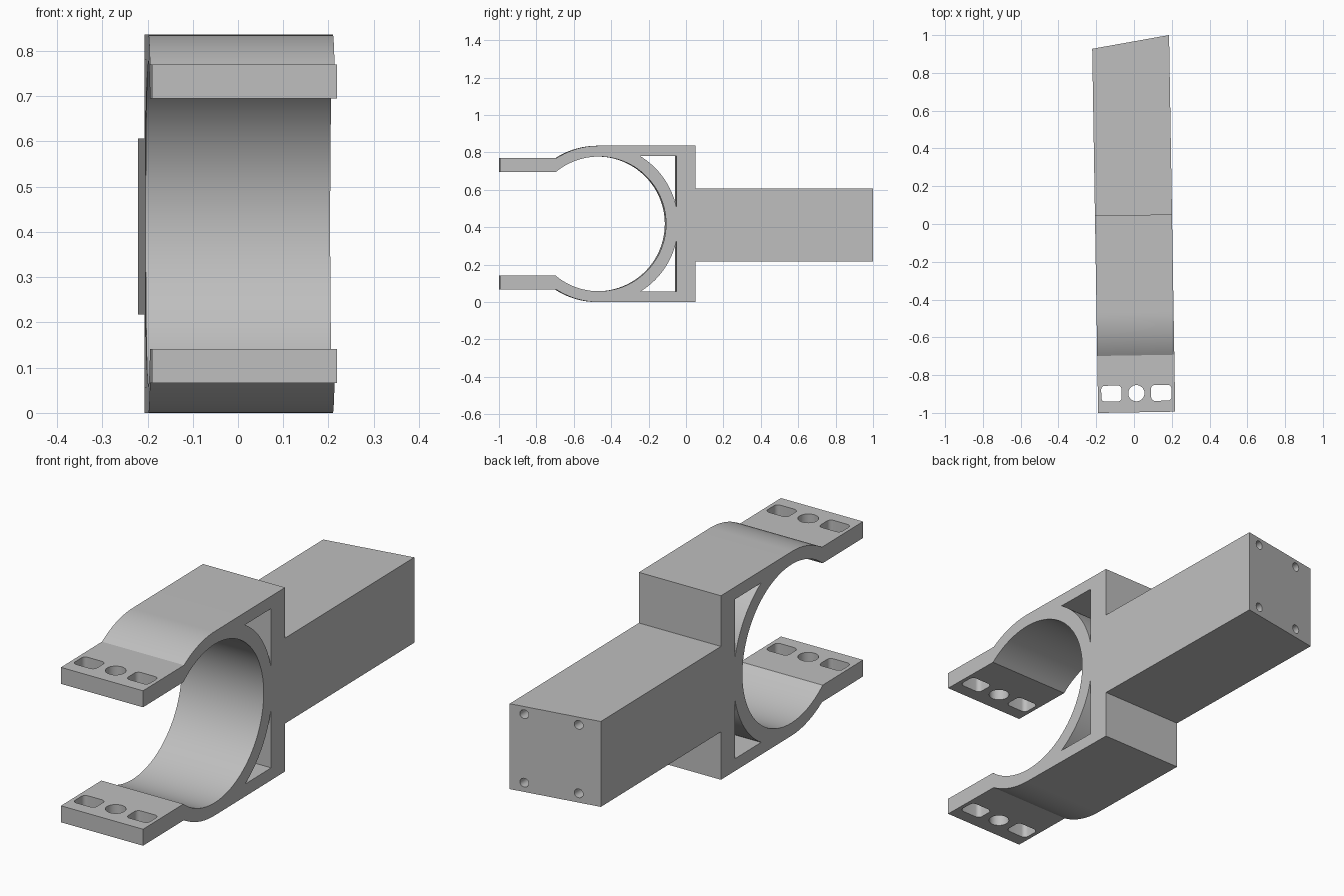
import bpy
import bmesh
from math import pi, sin, cos, asin

cube = bpy.data.objects.get("Cube")
if cube:
    bpy.data.objects.remove(cube, do_unlink=True)

grey = bpy.data.materials.new("light_grey")
grey.use_nodes = True
colour = (0.52, 0.52, 0.52, 1)
grey.diffuse_color = colour
grey.node_tree.nodes["Principled BSDF"].inputs["Base Color"].default_value = colour

HALF = 0.204                 # half width of the clamp
CY, CZ = -0.47, 0.418        # centre of the bore
BORE, OUTER, RIB = 0.36, 0.418, 0.425
TAB_IN, TAB_OUT = 0.277, 0.352   # tab faces, measured from the centre height
FRONT, BACK, END = -0.997, 0.0475, 0.997
BAR_LOW, BAR_TOP = 0.218, 0.606


def arc(cx, cy, r, start, stop, n):
    angles = [start + (stop - start) * i / n for i in range(n + 1)]
    return [(cx + r * cos(a), cy + r * sin(a)) for a in angles]


def prism(name, points, axis, low, high):
    """Extrude a flat outline along one axis."""
    def place(p, d):
        return {"x": (d, *p), "y": (p[0], d, p[1]), "z": (*p, d)}[axis]
    bm = bmesh.new()
    face = bm.faces.new([bm.verts.new(place(p, low)) for p in points])
    ext = bmesh.ops.extrude_face_region(bm, geom=[face])["geom"]
    for v in ext:
        if isinstance(v, bmesh.types.BMVert):
            v.co["xyz".index(axis)] = high
    bmesh.ops.recalc_face_normals(bm, faces=bm.faces)
    mesh = bpy.data.meshes.new(name)
    bm.to_mesh(mesh)
    bm.free()
    obj = bpy.data.objects.new(name, mesh)
    mesh.materials.append(grey)
    bpy.context.collection.objects.link(obj)
    return obj


def rounded_slot(cx, cy, hx, hy, r):
    points = []
    for k, (sx, sy) in enumerate([(1, 1), (-1, 1), (-1, -1), (1, -1)]):
        points += arc(cx + sx * (hx - r), cy + sy * (hy - r), r,
                      k * pi / 2, (k + 1) * pi / 2, 6)
    return points


# Side outline: tabs, open ring, square back and bar in one piece
a_out, a_in = asin(TAB_OUT / OUTER), asin(TAB_IN / BORE)
outline = [(FRONT, CZ + TAB_OUT)]
outline += arc(CY, CZ, OUTER, pi - a_out, pi / 2, 16)
outline += [(BACK, CZ + OUTER), (BACK, BAR_TOP), (END, BAR_TOP),
            (END, BAR_LOW), (BACK, BAR_LOW), (BACK, CZ - OUTER)]
outline += arc(CY, CZ, OUTER, -pi / 2, -pi + a_out, 16)
outline += [(FRONT, CZ - TAB_OUT), (FRONT, CZ - TAB_IN)]
outline += arc(CY, CZ, BORE, -pi + a_in, pi - a_in, 72)
outline += [(FRONT, CZ + TAB_IN)]
clamp = prism("pipe_clamp", outline, "x", -HALF, HALF)

# Slanted end of the bar
for v in clamp.data.vertices:
    if v.co.y > 0.9 and v.co.x < 0:
        v.co.y = 0.931

cutters = []

# Corner windows between the ring and the square back
wall, roof = -0.055, 0.362
a_low, a_high = asin(((RIB ** 2 - (wall - CY) ** 2) ** 0.5) / RIB), asin(roof / RIB)
for side in (1, -1):
    window = arc(CY, CZ, RIB, side * a_low, side * a_high, 16)
    window.append((wall, CZ + side * roof))
    cutters.append(prism("window_cutter", window, "x", -0.3, 0.3))

# Bolt hole and two slots through both tabs
HOLE_Y = -0.896
for x in (-0.132, 0.132):
    slot = rounded_slot(x, HOLE_Y, 0.054, 0.042, 0.02)
    cutters.append(prism("slot_cutter", slot, "z", -0.1, 1))
bolt = arc(0, HOLE_Y, 0.043, 0, 2 * pi, 32)[:-1]
cutters.append(prism("bolt_cutter", bolt, "z", -0.1, 1))

# Four blind screw holes in the bar end
for x in (-0.105, 0.139):
    for z in (0.26, 0.571):
        screw = arc(x, z, 0.02, 0, 2 * pi, 20)[:-1]
        cutters.append(prism("screw_cutter", screw, "y", 0.85, 1.1))

# Cut the openings and remove the cutters
bpy.ops.object.select_all(action="DESELECT")
bpy.context.view_layer.objects.active = clamp
clamp.select_set(True)
for cutter in cutters:
    cutter.hide_render = True
    mod = clamp.modifiers.new("opening", "BOOLEAN")
    mod.operation = "DIFFERENCE"
    mod.solver = "EXACT"
    mod.object = cutter
    bpy.ops.object.modifier_apply(modifier=mod.name)
    bpy.data.objects.remove(cutter, do_unlink=True)

bpy.ops.object.shade_smooth_by_angle(angle=0.5)

# The whole clamp sits slightly turned
clamp.rotation_euler.z = 0.0164
clamp.location.x = -0.002
